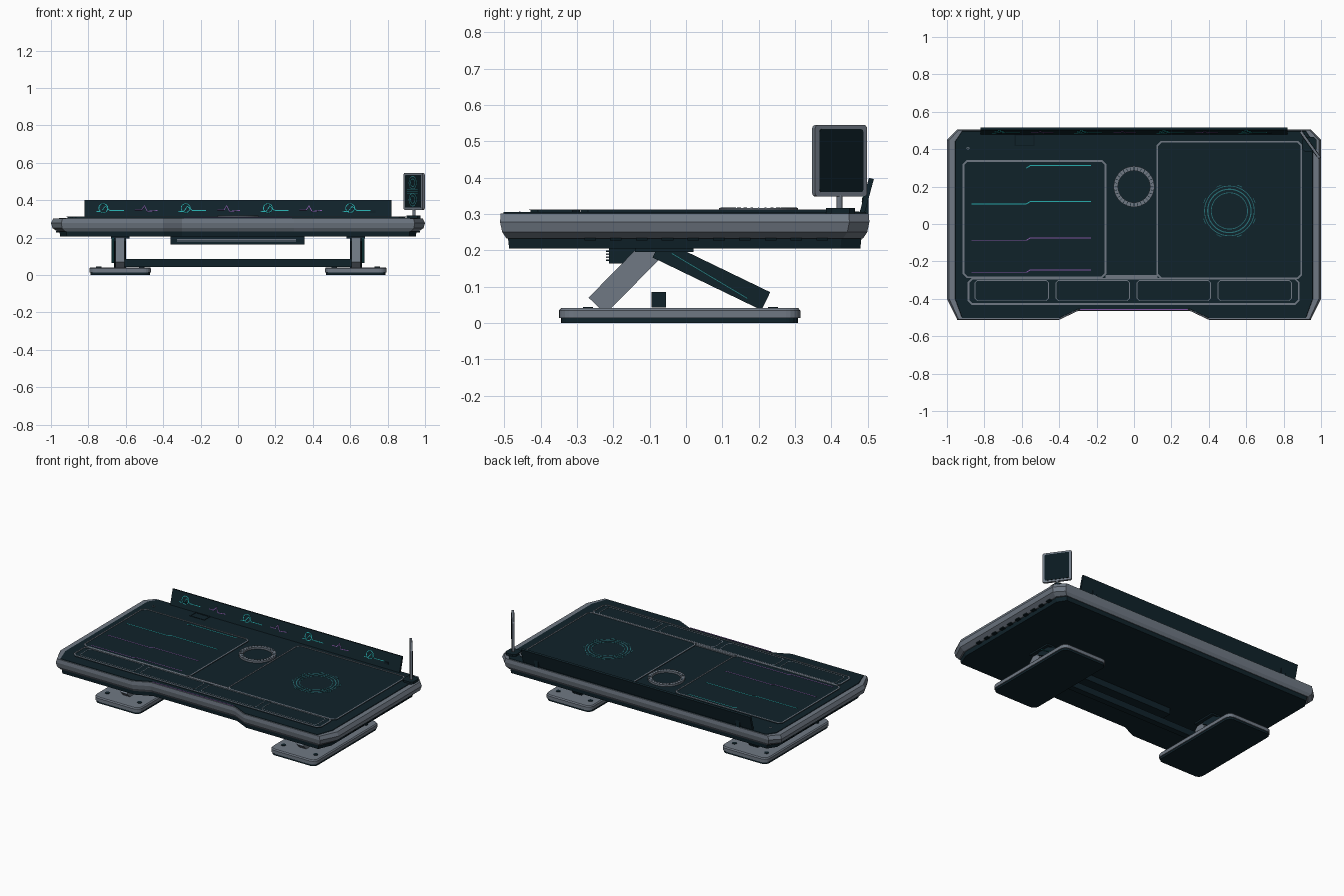
import bpy, bmesh, math
from mathutils import Matrix, Vector

if "Cube" in bpy.data.objects:
    bpy.data.objects.remove(bpy.data.objects["Cube"])


def material(name, rgb):
    m = bpy.data.materials.new(name)
    m.use_nodes = True
    m.diffuse_color = (*rgb, 1)
    m.node_tree.nodes["Principled BSDF"].inputs["Base Color"].default_value = (*rgb, 1)
    return m


NAVY = material("dark navy", (0.005, 0.016, 0.023))
BLACK = material("screen black", (0.003, 0.010, 0.014))
GREY = material("slate grey", (0.16, 0.19, 0.23))
TEAL = material("bright teal", (0.02, 0.42, 0.42))
DIM = material("dim teal", (0.02, 0.16, 0.18))
VIOLET = material("violet", (0.22, 0.09, 0.36))
ID = Matrix.Identity(4)


def finish(name, bm, mat, matrix=ID):
    me = bpy.data.meshes.new(name)
    bm.to_mesh(me)
    bm.free()
    me.materials.append(mat)
    ob = bpy.data.objects.new(name, me)
    ob.matrix_world = matrix
    bpy.context.collection.objects.link(ob)
    return ob


def loft(name, mat, levels, matrix=ID):
    """Stack of (outline, z) rings, capped at both ends."""
    bm = bmesh.new()
    rings = [[bm.verts.new((x, y, z)) for x, y in pts] for pts, z in levels]
    n = len(rings[0])
    for a, b in zip(rings, rings[1:]):
        for i in range(n):
            j = (i + 1) % n
            bm.faces.new((a[i], a[j], b[j], b[i]))
    bm.faces.new(rings[0][::-1])
    bm.faces.new(rings[-1])
    bmesh.ops.recalc_face_normals(bm, faces=bm.faces)
    return finish(name, bm, mat, matrix)


def rect(x0, x1, y0, y1, r=0.0, seg=1):
    """Rectangle outline with cut (seg=1) or rounded corners."""
    if r == 0:
        return [(x0, y0), (x1, y0), (x1, y1), (x0, y1)]
    pts = []
    for k, (x, y) in enumerate([(x1 - r, y1 - r), (x0 + r, y1 - r), (x0 + r, y0 + r), (x1 - r, y0 + r)]):
        for i in range(seg + 1):
            a = (k + i / seg) * math.pi / 2
            pts.append((x + r * math.cos(a), y + r * math.sin(a)))
    return pts


def box(name, mat, x, y, z, matrix=ID, r=0.0, seg=1):
    o = rect(*x, *y, r, seg)
    return loft(name, mat, [(o, z[0]), (o, z[1])], matrix)


def ribbon(name, mat, pts, w, closed=False, matrix=ID, z=0.0, h=0.002):
    """Thin mitred strip following a 2D path."""
    bm = bmesh.new()
    P = [Vector(p) for p in pts]
    n, pairs = len(P), []
    for i, p in enumerate(P):
        a = P[i - 1] if closed or i else p
        b = P[(i + 1) % n] if closed or i < n - 1 else p
        d1, d2 = (p - a).normalized(), (b - p).normalized()
        t = (d1 + d2).normalized()
        s = w / 2 / max(0.5, max(t.dot(d1), t.dot(d2)))
        o = Vector((-t.y, t.x)) * s
        pairs.append([bm.verts.new((*(p + k * o), z)) for k in (1, -1)])
    for i in range(n if closed else n - 1):
        (a, b), (c, d) = pairs[i], pairs[(i + 1) % n]
        bm.faces.new((b, d, c, a))
    ob = finish(name, bm, mat, matrix)
    mod = ob.modifiers.new("thickness", "SOLIDIFY")
    mod.thickness, mod.offset = h, 1
    return ob


def circle(cx, cy, r, n=48, a0=0, a1=math.tau):
    k = n if a1 - a0 >= math.tau else n - 1
    return [(cx + r * math.cos(a0 + (a1 - a0) * i / k), cy + r * math.sin(a0 + (a1 - a0) * i / k)) for i in range(n)]


def desk(dx, dy):
    """Desk outline with cut corners and a front recess, pulled in by dx and dy."""
    half = [(0.30, -0.465 + dy), (0.40, -0.512 + dy), (0.945 - 0.6 * dx, -0.512 + dy), (1 - dx, -0.40),
            (1 - dx, 0.45 - dy), (0.945 - 0.6 * dx, 0.505 - dy)]
    return half + [(-x, y) for x, y in half[::-1]]


# Desk body, underside tray and inlaid top
loft("desk_body", GREY, [(desk(0.035, 0.018), 0.232), (desk(0.008, 0.006), 0.25),
                         (desk(0, 0), 0.278), (desk(0.012, 0.002), 0.302)])
loft("under_tray", NAVY, [(desk(0.05, 0.025), 0.205), (desk(0.045, 0.022), 0.233)])
loft("desk_top", NAVY, [(desk(0.042, 0.008), 0.30), (desk(0.045, 0.010), 0.305)])
ribbon("front_light", VIOLET, [(-0.29, -0.458), (0.29, -0.458)], 0.005, z=0.305)

# Raised work panels with trim
PANELS = {"left_panel": (-0.912, -0.152, -0.285, 0.337), "right_panel": (0.125, 0.895, -0.29, 0.44),
          "front_panel": (-0.885, 0.88, -0.428, -0.292)}
for name, e in PANELS.items():
    box(name, NAVY, e[:2], e[2:], (0.303, 0.311), r=0.02)
    ribbon(name + "_trim", GREY, rect(*e, 0.02), 0.009, True, z=0.311)
box("centre_trim", GREY, (-0.152, 0.125), (-0.288, -0.274), (0.303, 0.312))
for i in range(4):
    x = -0.85 + 0.433 * i
    ribbon(f"key_pad_{i + 1}", GREY, rect(x, x + 0.393, -0.41, -0.302, 0.012), 0.004, True, z=0.311, h=0.001)
ribbon("rear_socket", BLACK, rect(-0.635, -0.535, 0.42, 0.475), 0.006, True, z=0.305)
ribbon("top_dot", GREY, circle(-0.888, 0.405, 0.006, 12), 0.004, True, z=0.305)

# Trace lines on the left panel
for i, (y, m) in enumerate([(0.30, TEAL), (0.108, TEAL), (-0.087, VIOLET), (-0.258, VIOLET)]):
    path = [(-0.87, y), (-0.575, y), (-0.555, y + 0.012), (-0.23, y + 0.012)]
    ribbon(f"trace_{i + 1}", m, path[1:] if i == 0 else path, 0.005, z=0.311, h=0.001)

# Charging ring with notches
ribbon("charging_ring", GREY, circle(0, 0.2, 0.097), 0.024, True, z=0.305, h=0.012)
for i in range(32):
    a = math.tau * i / 32
    c, s = math.cos(a), math.sin(a)
    ribbon(f"ring_notch_{i + 1}", NAVY, [(0.089 * c, 0.2 + 0.089 * s), (0.105 * c, 0.2 + 0.105 * s)],
           0.003, z=0.317, h=0.001)

# Dial on the right panel
for i, (r, w) in enumerate([(0.133, 0.004), (0.116, 0.006), (0.097, 0.004)]):
    ribbon(f"dial_ring_{i + 1}", DIM, circle(0.51, 0.07, r), w, True, z=0.311, h=0.001)
for i in range(8):
    a = math.tau * (i + 0.5) / 8
    ribbon(f"dial_arc_{i + 1}", DIM, circle(0.51, 0.07, 0.144, 4, a - 0.1, a + 0.1), 0.003, z=0.311, h=0.001)

# Side vents
for s in (-1, 1):
    for i in range(10):
        y = -0.28 + 0.071 * i
        box(f"side_vent_{s}_{i + 1}", BLACK, sorted((s * 0.95, s * 0.973)), (y, y + 0.032), (0.227, 0.234))

# Long rear display, leaning back
REAR = Matrix.Translation((0, 0.478, 0.304)) @ Matrix.Rotation(math.radians(75), 4, "X")
box("rear_display", NAVY, (-0.82, 0.82), (0, 0.099), (-0.014, 0), REAR)
for s in (-1, 1):
    box(f"display_bracket_{s}", NAVY, (s * 0.72 - 0.015, s * 0.72 + 0.015), (0.485, 0.503), (0.29, 0.345))
for i in range(7):
    x = -0.72 + 0.22 * i
    if i % 2 == 0:
        ribbon(f"gauge_{i + 1}", TEAL, circle(x, 0.055, 0.024, 24), 0.004, True, REAR)
        wave = [(-0.04, 0.035), (-0.01, 0.037), (0.01, 0.065), (0.035, 0.042), (0.11, 0.042)]
    else:
        wave = [(-0.05, 0.045), (-0.015, 0.045), (0, 0.068), (0.015, 0.037), (0.07, 0.042)]
    ribbon(f"wave_{i + 1}", VIOLET if i % 2 else TEAL, [(x + u, v) for u, v in wave], 0.004, matrix=REAR)

# Small corner screen, framed on both faces
SIDE = Matrix.Translation((0.942, 0.423, 0.348)) @ Matrix.Rotation(math.radians(-54.4), 4, "Z") \
    @ Matrix.Rotation(math.pi / 2, 4, "X")
box("corner_screen_frame", GREY, (-0.088, 0.088), (0, 0.197), (-0.007, 0.007), SIDE, 0.01, 3)
box("corner_screen_glass", BLACK, (-0.074, 0.074), (0.012, 0.186), (-0.009, 0.009), SIDE, 0.008, 3)
for i, v in enumerate((0.145, 0.055)):
    for r in (0.034, 0.02):
        ribbon(f"screen_gauge_{i + 1}", DIM, circle(0, v, r, 24), 0.005, True, SIDE, 0.009, 0.001)
for i in range(3):
    ribbon(f"screen_line_{i + 1}", DIM, [(-0.05, 0.09 + 0.01 * i), (0.05, 0.09 + 0.01 * i)], 0.003,
           matrix=SIDE, z=0.009, h=0.001)
loft("screen_pole", GREY, [(circle(0.942, 0.423, 0.008, 12), z) for z in (0.31, 0.352)])
box("screen_base", NAVY, (0.90, 0.975), (0.385, 0.465), (0.30, 0.317), r=0.015)


def strut(name, mat, p, q, w, x):
    """Bar in the side plane running from p to q."""
    d = Vector(q) - Vector(p)
    m = Matrix.Translation((0, *p)) @ Matrix.Rotation(math.atan2(d.y, d.x), 4, "X")
    return box(name, mat, sorted(x), (0, d.length), (-w / 2, w / 2), m)


# Feet, struts and light strips, mirrored
for s, side in ((1, "left"), (-1, "right")):
    def foot(i):
        return rect(s * 0.63 - 0.165 + i, s * 0.63 + 0.165 - i, -0.35 + i, 0.315 - i, 0.04 - i, 5)
    loft(side + "_foot", GREY, [(foot(0), 0.013), (foot(0), 0.034), (foot(0.006), 0.041)])
    loft(side + "_foot_sole", NAVY, [(foot(0.006), 0), (foot(0.006), 0.014)])
    strut(side + "_front_strut", GREY, (-0.245, 0.047), (-0.09, 0.205), 0.065, (s * 0.606, s * 0.655))
    strut(side + "_rear_strut", NAVY, (0.22, 0.06), (-0.08, 0.205), 0.055, (s * 0.60, s * 0.662))
    strut(side + "_strut_light", DIM, (0.17, 0.067), (-0.04, 0.192), 0.005, (s * 0.66, s * 0.677))
    box(side + "_strut_mount", NAVY, (s * 0.63 - 0.05, s * 0.63 + 0.05), (-0.14, 0.02), (0.195, 0.208))
    for x in (-0.115, 0.115):
        for y in (-0.27, 0.24):
            loft(side + "_foot_bolt", NAVY, [(circle(s * 0.63 + x, y, 0.014, 16), z) for z in (0.035, 0.044)])

# Crossbar and equipment case below the desk
box("crossbar", NAVY, (-0.61, 0.61), (-0.095, -0.055), (0.043, 0.085))
box("under_case", NAVY, (-0.36, 0.355), (-0.212, -0.10), (0.164, 0.207))
for i in range(4):
    z = 0.171 + 0.008 * i
    box(f"case_fin_{i + 1}", GREY if i in (1, 2) else NAVY, (-0.325, 0.31), (-0.22, -0.21), (z, z + 0.004))
